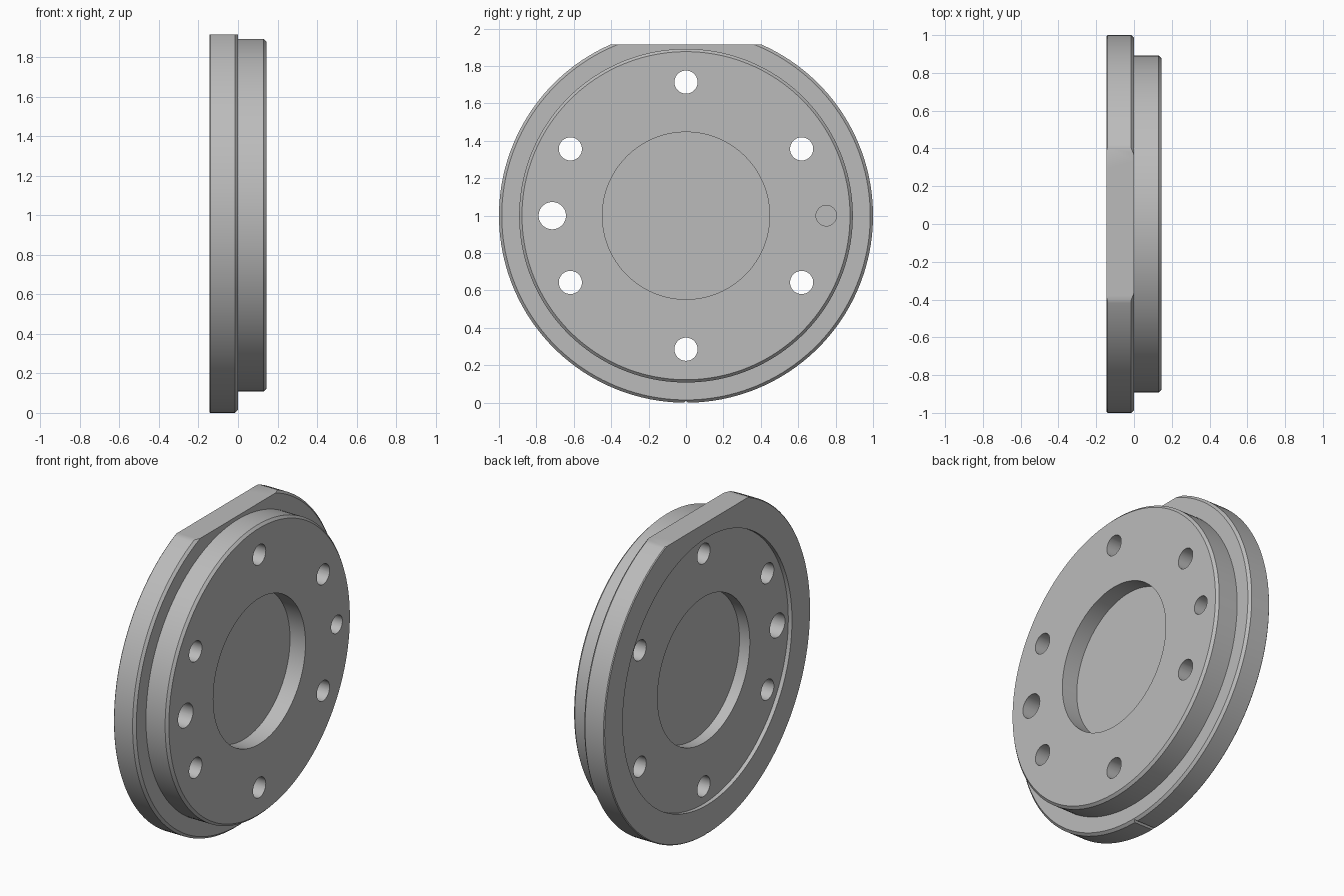
import bpy
import bmesh
from math import cos, sin, pi, radians
from mathutils import Matrix, Vector

if "Cube" in bpy.data.objects:
    bpy.data.objects.remove(bpy.data.objects["Cube"], do_unlink=True)

SEGMENTS = 160
CENTRE_Z = 1.0

steel = bpy.data.materials.new("plain grey metal")
steel.use_nodes = True
GREY = (0.5, 0.5, 0.5, 1)
steel.diffuse_color = GREY
steel.node_tree.nodes["Principled BSDF"].inputs["Base Color"].default_value = GREY


def make_object(name, bm):
    bmesh.ops.recalc_face_normals(bm, faces=bm.faces)
    mesh = bpy.data.meshes.new(name)
    bm.to_mesh(mesh)
    bm.free()
    mesh.materials.append(steel)
    obj = bpy.data.objects.new(name, mesh)
    bpy.context.collection.objects.link(obj)
    return obj


def turned(name, profile):
    """Revolve (x, radius) points about the x axis and cap both ends."""
    bm = bmesh.new()
    angles = [2 * pi * i / SEGMENTS for i in range(SEGMENTS)]
    rings = [[bm.verts.new((x, r * cos(a), CENTRE_Z + r * sin(a))) for a in angles]
             for x, r in profile]
    for a, b in zip(rings, rings[1:]):
        for i in range(SEGMENTS):
            j = (i + 1) % SEGMENTS
            bm.faces.new((a[i], a[j], b[j], b[i]))
    bm.faces.new(rings[0])
    bm.faces.new(rings[-1])
    return make_object(name, bm)


def drill(name, y, z, radius, x0, x1):
    bm = bmesh.new()
    place = Matrix.Translation(((x0 + x1) / 2, y, CENTRE_Z + z)) @ Matrix.Rotation(pi / 2, 4, "Y")
    bmesh.ops.create_cone(bm, cap_ends=True, segments=40, radius1=radius,
                          radius2=radius, depth=x1 - x0, matrix=place)
    return make_object(name, bm)


def block(name, centre, size, turn=0):
    bm = bmesh.new()
    place = (Matrix.Translation(centre) @ Matrix.Rotation(turn, 4, "X")
             @ Matrix.Diagonal(Vector(size).to_4d()))
    bmesh.ops.create_cube(bm, size=1, matrix=place)
    return make_object(name, bm)


# Stepped disc: front pocket, boss, flange, shallow rear recess, rear pocket
flange_plate = turned("flange_plate", [
    (0.04, 0.447), (0.145, 0.447), (0.145, 0.877), (0.13, 0.892),
    (0, 0.892), (0, 0.985), (-0.015, 1), (-0.14, 1), (-0.145, 0.995),
    (-0.145, 0.82), (-0.12, 0.82), (-0.12, 0.447), (-0.05, 0.447)])

# Six bolt holes with none on the horizontal line
cutters = []
for angle in range(30, 390, 60):
    a = radians(angle)
    cutters.append(drill("bolt_hole", 0.714 * cos(a), 0.714 * sin(a), 0.062, -0.3, 0.3))

# Larger through hole and blind dowel hole
cutters.append(drill("large_hole", -0.715, 0, 0.073, -0.3, 0.3))
cutters.append(drill("dowel_hole", 0.75, 0, 0.055, 0, 0.3))

# Flat on the top of the rim and a fine index notch at the bottom
cutters.append(block("rim_flat", (0, 0, 2.015), (1, 2, 0.2)))
cutters.append(block("index_notch", (0, 0, 0), (1, 0.016, 0.016), pi / 4))

for cutter in cutters:
    cutter.hide_render = True
    cut = flange_plate.modifiers.new(cutter.name, "BOOLEAN")
    cut.operation = "DIFFERENCE"
    cut.solver = "EXACT"
    cut.object = cutter

# Bake the cuts, then remove the cutters
bpy.ops.object.select_all(action="DESELECT")
bpy.context.view_layer.objects.active = flange_plate
flange_plate.select_set(True)
for modifier in list(flange_plate.modifiers):
    bpy.ops.object.modifier_apply(modifier=modifier.name)
for cutter in cutters:
    bpy.data.objects.remove(cutter, do_unlink=True)

bpy.ops.object.shade_smooth_by_angle(angle=radians(25))
